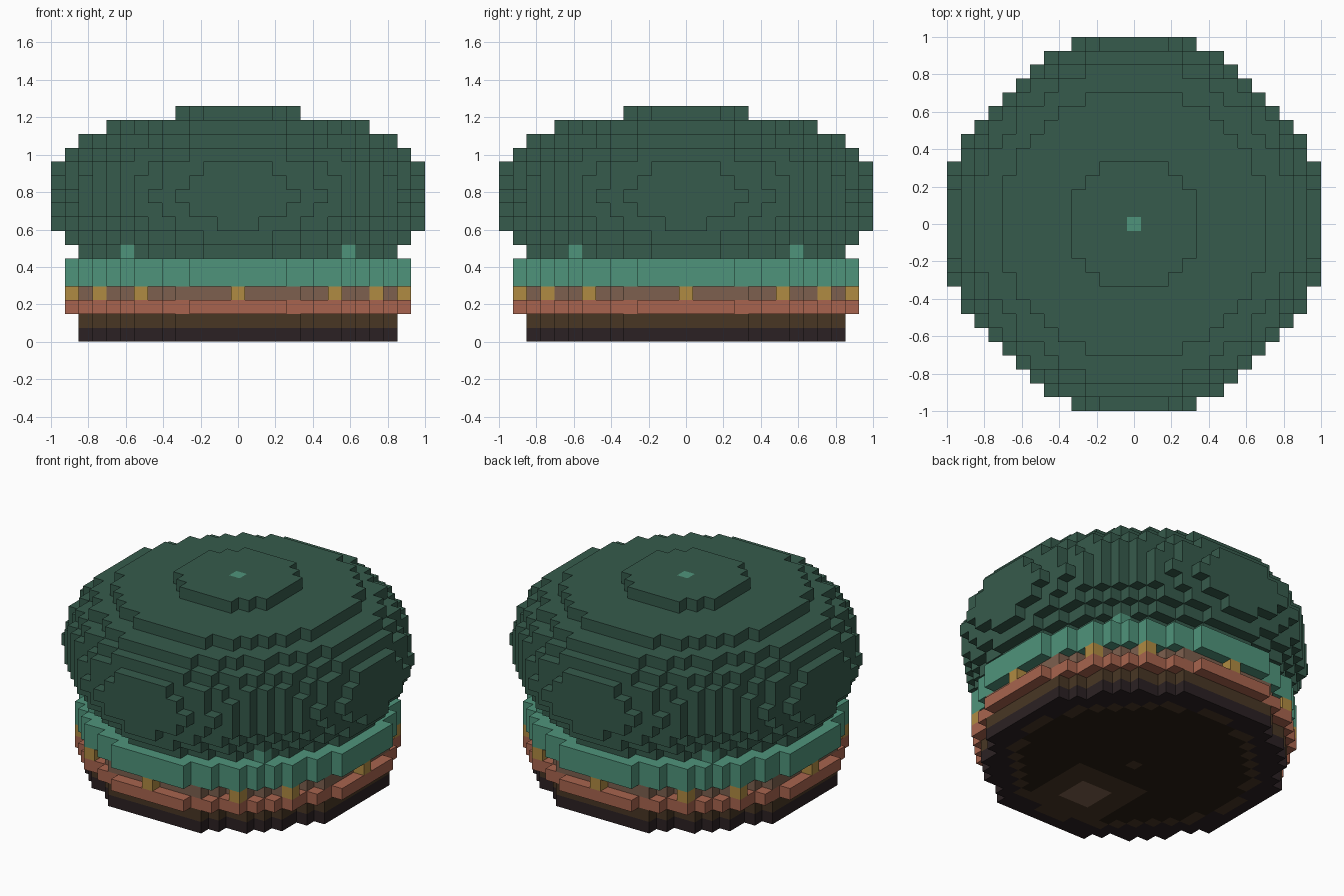
import bpy, bmesh
from mathutils import Vector

if "Cube" in bpy.data.objects:
    bpy.data.objects.remove(bpy.data.objects["Cube"], do_unlink=True)

HALF = 13                      # cells from the centre to the rim
S = 2 / (2 * HALF + 1)         # cell size


def linear(c):
    return c / 12.92 if c <= 0.04045 else ((c + 0.055) / 1.055) ** 2.4


def material(name, code):
    rgb = [linear(int(code[i:i + 2], 16) / 255) for i in (0, 2, 4)]
    m = bpy.data.materials.new(name)
    m.use_nodes = True
    m.diffuse_color = (*rgb, 1)
    bsdf = m.node_tree.nodes["Principled BSDF"]
    bsdf.inputs["Base Color"].default_value = (*rgb, 1)
    bsdf.inputs["Roughness"].default_value = 0.9
    return m


dark_green = material("dark green", "365b4c")
light_green = material("light green", "4f947b")
gold = material("gold", "b08b42")
clay = material("clay red", "a8644e")
brown = material("warm brown", "7d604e")
umber = material("umber", "483624")
charcoal = material("charcoal", "2b2123")
underside = material("dark underside", "281d13")


def measure(x, y):
    """Rounded diamond distance that shapes every layer."""
    return abs(x) ** 1.8 + abs(y) ** 1.8


def disc(layer, limit):
    span = range(-HALF, HALF + 1)
    return {(x, y, layer) for x in span for y in span if measure(x, y) <= limit}


def stack(first, limits):
    cells = set()
    for i, limit in enumerate(limits):
        cells |= disc(first + i, limit)
    return cells


def four_ways(x, y, layer):
    """Mirror a cell over both axes and the diagonal."""
    return {(sx * a, sy * b, layer) for a, b in ((x, y), (y, x))
            for sx in (-1, 1) for sy in (-1, 1)}


# Parts as sets of cells
studs = four_ways(12, 0, 3) | four_ways(10, 7, 3)
tufts = four_ways(8, 8, 6)
peak = {(0, 0, 16)}
cap = stack(6, [80, 93, 103.5, 110, 114, 110, 106, 97, 85, 61, 17]) - tufts - peak

parts = [
    ("base_foot", disc(0, 87.3), charcoal),
    ("base_collar", disc(1, 87.3), umber),
    ("lower_rim", disc(2, 97), clay),
    ("recessed_band", disc(3, 87.3) - studs, brown),
    ("gold_studs", studs, gold),
    ("green_band", stack(4, [97, 97]), light_green),
    ("band_tufts", tufts, light_green),
    ("domed_cap", cap, dark_green),
    ("cap_peak", peak, light_green),
]
solid = set().union(*(cells for _, cells, _ in parts))

AXES = [Vector(v) for v in ((1, 0, 0), (0, 1, 0), (0, 0, 1))]


def build(name, cells, mat):
    """Skin a set of cells, keeping only the exposed faces."""
    bm = bmesh.new()
    for cell in sorted(cells):
        centre = Vector(cell) + AXES[2] / 2
        for i, axis in enumerate(AXES):
            for sign in (1, -1):
                n = axis * sign
                if tuple(int(v) for v in Vector(cell) + n) in solid:
                    continue
                u, v = AXES[(i + 1) % 3] / 2, AXES[(i + 2) % 3] / 2 * sign
                c = centre + n / 2
                bm.faces.new([bm.verts.new(p * S) for p in
                              (c - u - v, c + u - v, c + u + v, c - u + v)])
    bmesh.ops.remove_doubles(bm, verts=bm.verts, dist=S / 100)
    mesh = bpy.data.meshes.new(name)
    bm.to_mesh(mesh)
    bm.free()
    mesh.materials.append(mat)
    obj = bpy.data.objects.new(name, mesh)
    bpy.context.collection.objects.link(obj)
    return obj


objects = {name: build(name, cells, mat) for name, cells, mat in parts}

# Colour the underside: dark rim, umber ring, dark floor with a worn patch
foot = objects["base_foot"].data
for m in (umber, underside, brown):
    foot.materials.append(m)
for face in foot.polygons:
    if face.normal.z > -0.5:
        continue
    x, y = round(face.center.x / S), round(face.center.y / S)
    if measure(x, y) > 66:
        continue
    if abs(x) <= 1 and -7 <= y <= -5:
        face.material_index = 3
    elif measure(x, y) > 57 or (x, y) == (0, 0) or (abs(x) <= 3 and y <= -3):
        face.material_index = 1
    else:
        face.material_index = 2
